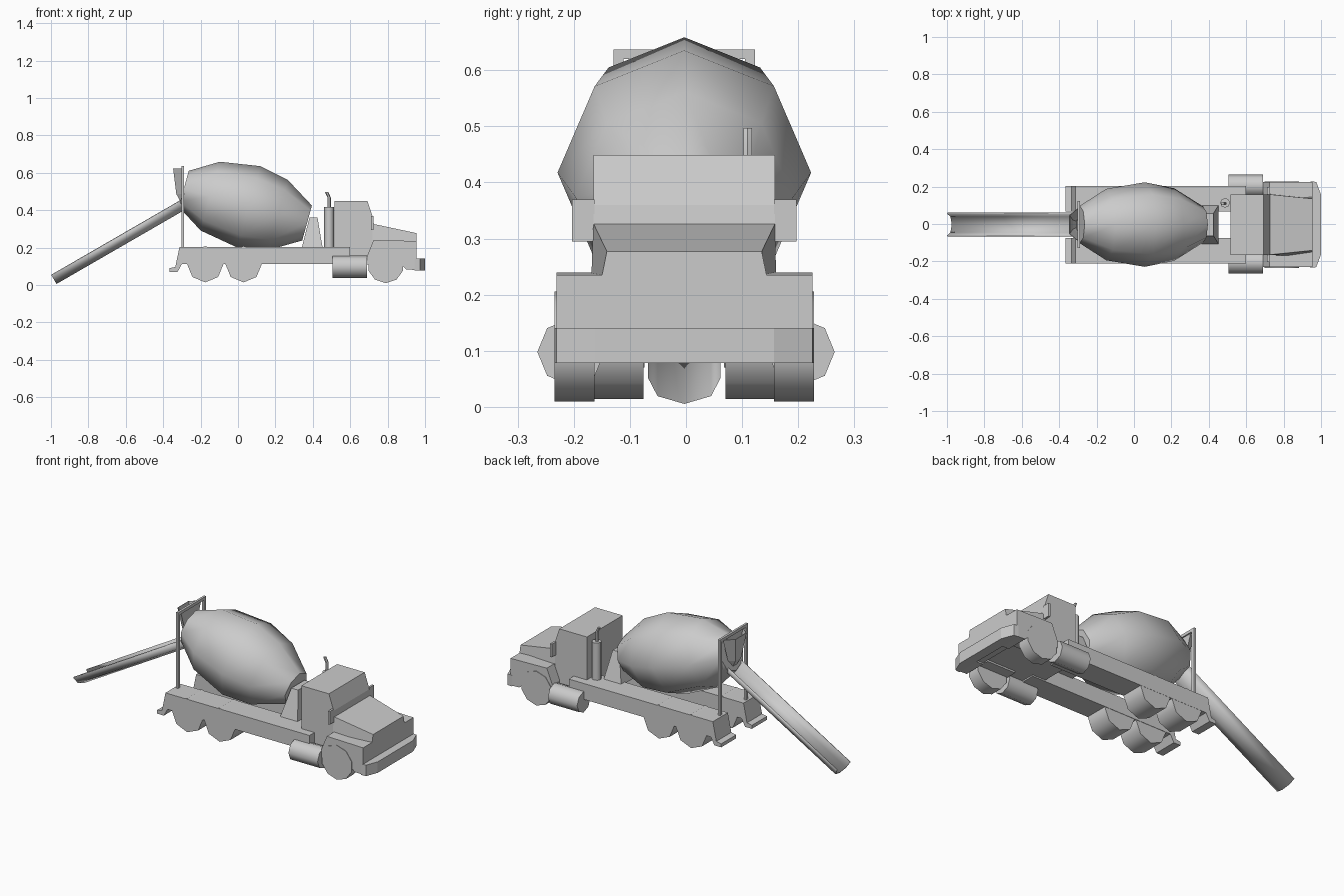
import bpy, bmesh, math
from mathutils import Vector

if "Cube" in bpy.data.objects:
    bpy.data.objects.remove(bpy.data.objects["Cube"])

C = -0.003  # body centre line in y
tau = math.tau


def finish(name, bm, smooth=None, solid=0):
    bmesh.ops.recalc_face_normals(bm, faces=bm.faces)
    me = bpy.data.meshes.new(name)
    bm.to_mesh(me)
    bm.free()
    ob = bpy.data.objects.new(name, me)
    bpy.context.collection.objects.link(ob)
    if smooth:
        bpy.ops.object.select_all(action='DESELECT')
        ob.select_set(True)
        bpy.context.view_layer.objects.active = ob
        bpy.ops.object.shade_smooth_by_angle(angle=math.radians(smooth))
    if solid:
        m = ob.modifiers.new("thickness", 'SOLIDIFY')
        m.thickness = solid
        m.offset = 0
    return ob


def loft(name, rings, closed=True, caps=(True, True), smooth=None, solid=0):
    """Skin a list of cross-sections that share a point count."""
    bm = bmesh.new()
    vs = [[bm.verts.new(p) for p in r] for r in rings]
    n = len(vs[0])
    for a, b in zip(vs, vs[1:]):
        for i in range(n if closed else n - 1):
            j = (i + 1) % n
            bm.faces.new((a[i], a[j], b[j], b[i]))
    if closed:
        for use, r in zip(caps, (vs[0], vs[-1])):
            if use:
                bm.faces.new(r)
    return finish(name, bm, smooth, solid)


def prism(name, xz, y0, y1, smooth=None):
    return loft(name, [[(x, y, z) for x, z in xz] for y in (y0, y1)], smooth=smooth)


def box(name, x0, x1, y0, y1, z0, z1):
    return prism(name, [(x0, z0), (x1, z0), (x1, z1), (x0, z1)], y0, y1)


def wheel(name, x, z, r, n, y0, y1):
    pts = [(x + r * math.sin(tau * i / n), z - r * math.cos(tau * i / n)) for i in range(n)]
    prism(name, pts, y0, y1, smooth=50)


def tube(name, path, r, n):
    """Vertical-ish pipe: horizontal rings along a path."""
    loft(name, [[(x + r * math.cos(tau * i / n), y + r * math.sin(tau * i / n), z)
                 for i in range(n)] for x, y, z in path], smooth=50)


# Parts repeated on both sides
for s, side in ((-1, "right"), (1, "left")):
    def Y(v):
        return C + s * v
    # chassis side with turned-out mud flap at the rear
    prism(f"chassis_rail_{side}", [(-0.313, 0.203), (-0.335, 0.096), (-0.366, 0.09), (-0.366, 0.07),
          (-0.323, 0.07), (-0.30, 0.112), (0.60, 0.112), (0.60, 0.203)], Y(0.071), Y(0.207))
    for k, x in enumerate((-0.175, 0.03)):
        wheel(f"rear_wheel_{k}_{side}", x, 0.111, 0.097, 8, Y(0.073), Y(0.206))
    wheel(f"front_wheel_{side}", 0.79, 0.108, 0.098, 10, Y(0.16), Y(0.231))
    # front fender
    prism(f"fender_{side}", [(0.69, 0.11), (0.69, 0.155), (0.725, 0.24), (0.955, 0.235),
          (0.955, 0.08), (0.90, 0.083), (0.87, 0.11)], Y(0.10), Y(0.228))
    # fuel tank
    loft(f"fuel_tank_{side}", [[(x, s * 0.205 + 0.06 * math.cos(tau * i / 8),
         0.098 + 0.06 * math.sin(tau * i / 8)) for i in range(8)] for x in (0.505, 0.69)], smooth=50)
    box(f"mirror_{side}", 0.712, 0.724, Y(0.16), Y(0.20), 0.295, 0.37)
    # drum frame post
    box(f"frame_post_{side}", -0.302, -0.289, Y(0.108), Y(0.126), 0.2, 0.637)

box("frame_top_bar", -0.302, -0.289, C - 0.126, C + 0.126, 0.62, 0.637)

# Cab
prism("cab", [(0.517, 0.12), (0.517, 0.449), (0.692, 0.449), (0.722, 0.36), (0.727, 0.32), (0.727, 0.12)],
      C - 0.162, C + 0.162)


# Hood, tapering forward
def section(x, zb, zt, wb, wt):
    return [(x, C - wb, zb), (x, C + wb, zb), (x, C + wt, zt), (x, C - wt, zt)]


loft("hood", [section(0.72, 0.12, 0.327, 0.165, 0.162), section(0.955, 0.12, 0.277, 0.17, 0.138)])

# Grille panel joins the fenders at the front
box("grille", 0.90, 0.955, C - 0.20, C + 0.20, 0.09, 0.235)

# Bumper with chamfered corners
plan = [(0.945, -0.231), (0.974, -0.228), (1.0, -0.16), (1.0, 0.16), (0.974, 0.228), (0.945, 0.231)]
loft("bumper", [[(x, C + y, z) for x, y in plan] for z in (0.078, 0.141)])

# Exhaust
tube("exhaust_muffler", [(0.487, 0.113, 0.19), (0.487, 0.113, 0.416)], 0.026, 8)
tube("exhaust_pipe", [(0.487, 0.11, 0.41), (0.487, 0.11, 0.468), (0.474, 0.11, 0.497)], 0.009, 6)

# Front drum support
loft("drum_support", [[(x0, C - w, z), (x1, C - w, z), (x1, C + w, z), (x0, C + w, z)]
     for x0, x1, w, z in ((0.34, 0.453, 0.105, 0.195), (0.382, 0.425, 0.06, 0.36))])

# Mixing drum: octagonal rings along a tilted axis
a = math.radians(15.5)
axis, up, side_v = Vector((math.cos(a), 0, -math.sin(a))), Vector((math.sin(a), 0, math.cos(a))), Vector((0, 1, 0))
start = Vector((-0.29, C, 0.514))
loft("mixing_drum", [[start + axis * t + r * (up * math.cos(tau * i / 8) + side_v * math.sin(tau * i / 8))
     for i in range(8)] for t, r in
     ((0, 0.1), (0.147, 0.191), (0.361, 0.226), (0.524, 0.194), (0.684, 0.097))], smooth=50)

# Loading hopper, open at the top
loft("hopper", [[(-0.297, C - w, z), (x, C - w * 0.55, z), (x, C + w * 0.55, z), (-0.297, C + w, z)]
     for z, x, w in ((0.444, -0.305, 0.03), (0.487, -0.328, 0.045), (0.623, -0.345, 0.09))],
     caps=(True, False), solid=0.004)

# Discharge chute: half pipe sloping to the ground
d = Vector((0.866, 0, 0.5))
n = Vector((-0.5, 0, 0.866))
prof = [(-0.061, 0), (-0.045, -0.036), (0, -0.051), (0.045, -0.036), (0.061, 0)]
tip = Vector((-0.998, C, 0.053))
loft("chute", [[tip + d * t + side_v * y + n * h for y, h in prof] for t in (0, 0.815)],
     closed=False, smooth=60, solid=0.008)
